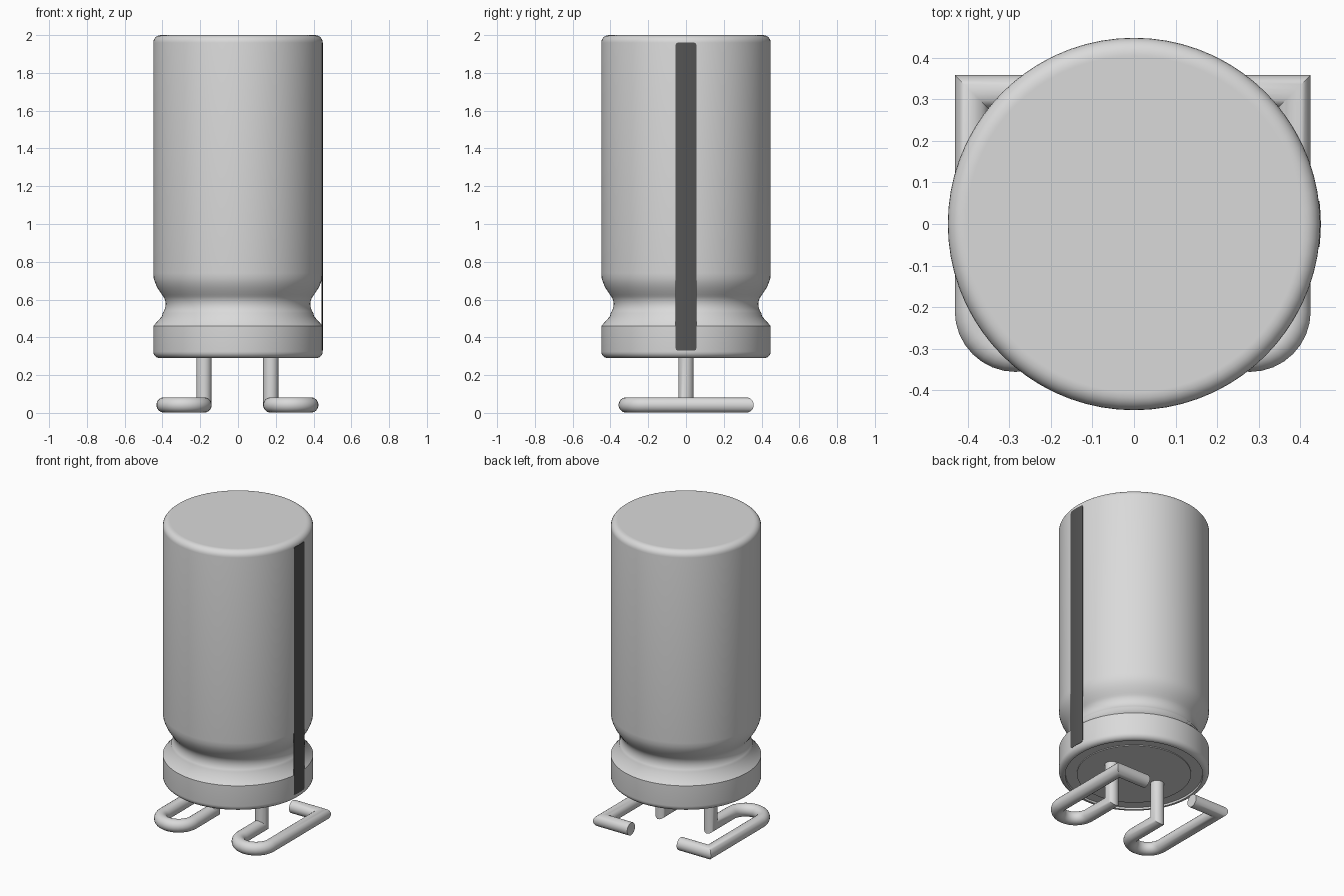
import bpy, bmesh, math
from mathutils import Vector

if "Cube" in bpy.data.objects:
    bpy.data.objects.remove(bpy.data.objects["Cube"], do_unlink=True)


def material(name, value):
    m = bpy.data.materials.new(name)
    m.use_nodes = True
    color = (value, value, value, 1)
    m.diffuse_color = color
    m.node_tree.nodes["Principled BSDF"].inputs["Base Color"].default_value = color
    return m


LIGHT = material("light grey", 0.7)
DARK = material("dark grey", 0.088)


def finish(bm, name, mat, angle=32):
    """Smooth shading with sharp edges kept, then make the object."""
    bmesh.ops.recalc_face_normals(bm, faces=bm.faces)
    for f in bm.faces:
        f.smooth = True
    for e in bm.edges:
        e.smooth = e.calc_face_angle(0) < math.radians(angle)
    me = bpy.data.meshes.new(name)
    bm.to_mesh(me)
    bm.free()
    me.materials.append(mat)
    ob = bpy.data.objects.new(name, me)
    bpy.context.collection.objects.link(ob)
    return ob


def arc(cx, cy, r, a0, a1, n):
    return [(cx + r * math.cos(math.radians(a0 + (a1 - a0) * i / n)),
             cy + r * math.sin(math.radians(a0 + (a1 - a0) * i / n)))
            for i in range(n + 1)]


def lathe(name, profile, mat, segments=72):
    bm = bmesh.new()
    vs = [bm.verts.new((r, 0, z)) for r, z in profile]
    es = [bm.edges.new(p) for p in zip(vs, vs[1:])]
    bmesh.ops.spin(bm, geom=vs + es, cent=(0, 0, 0), axis=(0, 0, 1),
                   angle=math.tau, steps=segments, use_merge=False)
    bmesh.ops.remove_doubles(bm, verts=bm.verts, dist=1e-4)
    return finish(bm, name, mat)


def wire(name, path, radius, mat, sides=20):
    """Sweep a circle along a path with mitred corners."""
    path = [Vector(p) for p in path]
    dirs = [(b - a).normalized() for a, b in zip(path, path[1:])]
    u = dirs[0].orthogonal().normalized()
    w = dirs[0].cross(u)
    ring = [path[0] + radius * (u * math.cos(math.tau * i / sides) +
                                w * math.sin(math.tau * i / sides)) for i in range(sides)]
    bm = bmesh.new()
    prev = [bm.verts.new(p) for p in ring]
    bm.faces.new(prev)
    for k, d in enumerate(dirs):
        end = path[k + 1]
        n = d + dirs[k + 1] if k + 1 < len(dirs) else d
        # slide the ring along the wire onto the mitre plane
        ring = [p + d * ((end - p).dot(n) / d.dot(n)) for p in ring]
        cur = [bm.verts.new(p) for p in ring]
        for i in range(sides):
            j = (i + 1) % sides
            bm.faces.new((prev[i], prev[j], cur[j], cur[i]))
        prev = cur
    bm.faces.new(prev)
    return finish(bm, name, mat)


# Can: recessed base, rolled lower lip, crimp groove, straight wall, rounded top
R = 0.4485
profile = ([(0, 0.302), (0.408, 0.302), (0.41, 0.29)]
           + arc(R - 0.035, 0.325, 0.035, -90, 0, 6)
           + [(R, 0.46), (0.402, 0.512)]
           + arc(0.458, 0.575, 0.075, 218, 138, 8)
           + [(0.414, 0.643), (0.427, 0.663), (0.438, 0.687), (0.446, 0.712), (R, 0.74)]
           + arc(R - 0.04, 1.96, 0.04, 0, 90, 6)
           + [(R - 0.045, 2.0), (0, 2.0)])
lathe("can", profile, LIGHT)

# Seal disc set into the base
lathe("base_seal", [(0, 0.297), (0.34, 0.297), (0.34, 0.305), (0, 0.305)], LIGHT)

# Polarity stripe: a thin curved plate with rounded corners that bridges the groove
bm = bmesh.new()
HALF, Z0, Z1, C, RS = 0.055, 0.33, 1.96, 0.012, R + 0.0015
columns = []
for y in (-HALF, -0.052, -0.043, -0.02, 0, 0.02, 0.043, 0.052, HALF):
    over = max(0, abs(y) - (HALF - C))
    trim = C - math.sqrt(max(0, C * C - over * over))
    x = math.sqrt(RS * RS - y * y)
    columns.append([bm.verts.new((x, y, z)) for z in (Z0 + trim, Z1 - trim)])
faces = [bm.faces.new((a[0], b[0], b[1], a[1])) for a, b in zip(columns, columns[1:])]
out = bmesh.ops.extrude_face_region(bm, geom=faces, use_keep_orig=True)
bmesh.ops.translate(bm, vec=(-0.004, 0, 0),
                    verts=[g for g in out["geom"] if isinstance(g, bmesh.types.BMVert)])
finish(bm, "side_stripe", DARK)

# Wire leads: down, forward, round a U-bend, back, then inward
ZL, X_IN, X_OUT, Y_ARC = 0.042, 0.177, 0.388, -0.21
for name, s in (("left_lead", 1), ("right_lead", -1)):
    bend = arc((X_IN + X_OUT) / 2, Y_ARC, (X_OUT - X_IN) / 2, 180, 360, 16)
    flat = [(X_IN, 0)] + bend + [(X_OUT, 0.318), (0.18, 0.318)]
    path = [(s * X_IN - 0.003, 0, 0.31)] + [(s * x - 0.003, y, ZL) for x, y in flat]
    wire(name, path, 0.041, LIGHT)
